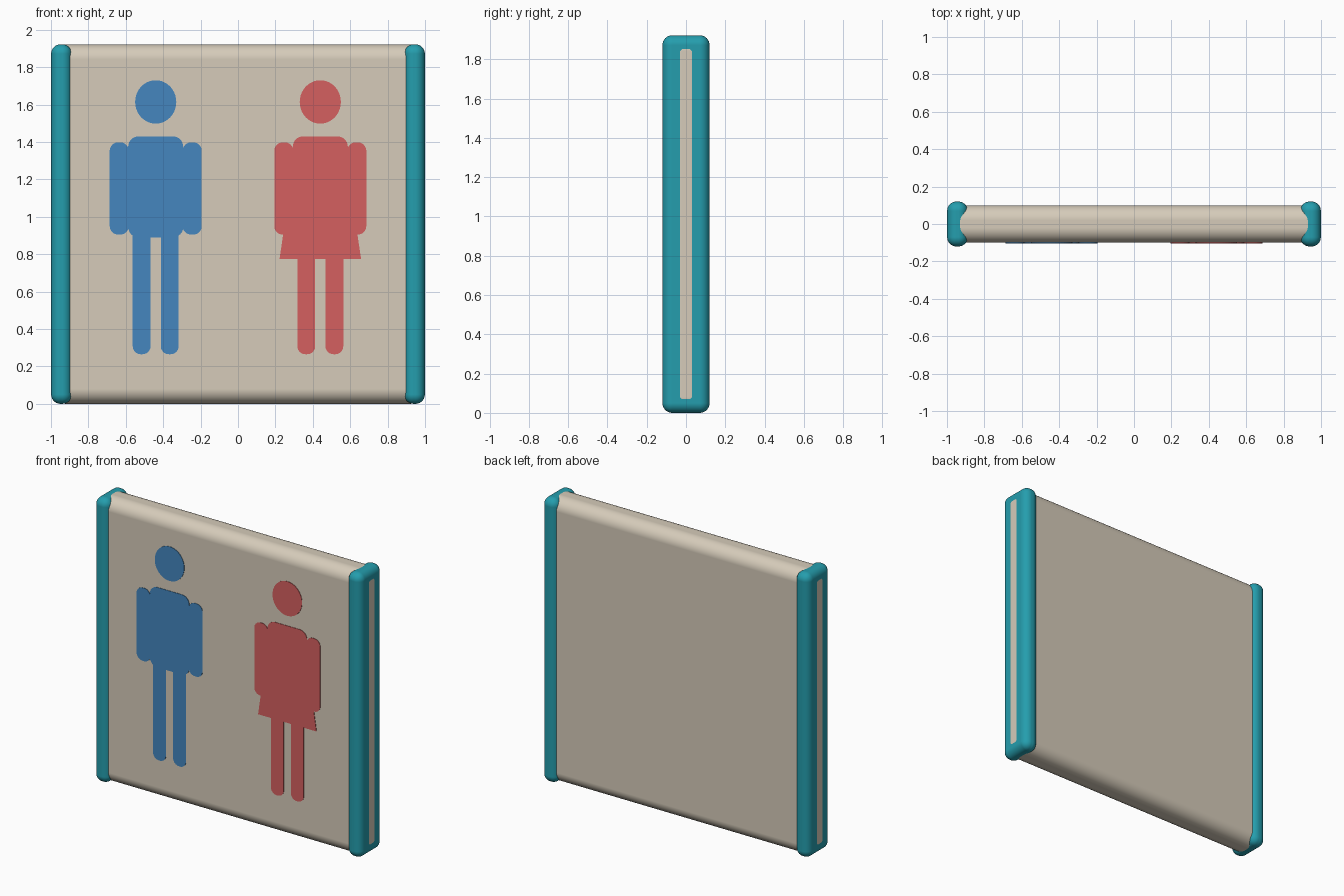
import bpy, bmesh, math

if "Cube" in bpy.data.objects:
    bpy.data.objects.remove(bpy.data.objects["Cube"])


def material(name, rgb):
    m = bpy.data.materials.new(name)
    m.diffuse_color = (*rgb, 1.0)
    m.use_nodes = True
    m.node_tree.nodes["Principled BSDF"].inputs["Base Color"].default_value = m.diffuse_color
    return m


CREAM = material("warm cream", (0.67, 0.60, 0.49))
TEAL = material("teal", (0.018, 0.34, 0.42))
BLUE = material("blue", (0.058, 0.24, 0.52))
RED = material("red", (0.66, 0.115, 0.115))


def add_object(name, bm, mat):
    bmesh.ops.recalc_face_normals(bm, faces=bm.faces)
    me = bpy.data.meshes.new(name)
    bm.to_mesh(me)
    bm.free()
    me.materials.append(mat)
    ob = bpy.data.objects.new(name, me)
    bpy.context.collection.objects.link(ob)
    return ob


def rounded_box(name, center, size, radius, mat):
    bm = bmesh.new()
    bmesh.ops.create_cube(bm, size=1)
    bmesh.ops.scale(bm, vec=size, verts=bm.verts)
    bmesh.ops.translate(bm, vec=center, verts=bm.verts)
    for f in bm.faces:
        f.smooth = True
    ob = add_object(name, bm, mat)
    bev = ob.modifiers.new("rounding", 'BEVEL')
    bev.width = radius
    bev.segments = 8
    bev.harden_normals = True
    return ob


def plate(name, outline, mat, front=-0.103, back=-0.098):
    """Thin plate on the front of the board from an (x, z) outline."""
    bm = bmesh.new()
    face = bm.faces.new([bm.verts.new((x, back, z)) for x, z in outline])
    ext = bmesh.ops.extrude_face_region(bm, geom=[face])
    moved = [v for v in ext["geom"] if isinstance(v, bmesh.types.BMVert)]
    bmesh.ops.translate(bm, vec=(0, front - back, 0), verts=moved)
    return add_object(name, bm, mat)


def rounded_rect(x0, x1, z0, z1, r, n=8):
    corners = [(x1 - r, z1 - r), (x0 + r, z1 - r), (x0 + r, z0 + r), (x1 - r, z0 + r)]
    pts = []
    for i, (cx, cz) in enumerate(corners):
        for k in range(n + 1):
            a = math.pi / 2 * (i + k / n)
            pts.append((cx + r * math.cos(a), cz + r * math.sin(a)))
    return pts


def figure(prefix, cx, mat, skirt=False):
    head = [(cx + 0.11 * math.cos(a), 1.614 + 0.116 * math.sin(a))
            for a in (math.tau * i / 40 for i in range(40))]
    plate(prefix + "_head", head, mat)
    plate(prefix + "_torso", rounded_rect(cx - 0.147, cx + 0.147, 0.89, 1.43, 0.055), mat)
    for side, s in (("left", -1), ("right", 1)):
        ax, lx = cx + s * 0.195, cx + s * 0.075
        plate(f"{prefix}_{side}_arm", rounded_rect(ax - 0.051, ax + 0.051, 0.905, 1.398, 0.045), mat)
        plate(f"{prefix}_{side}_leg", rounded_rect(lx - 0.048, lx + 0.048, 0.265, 0.96, 0.044), mat)
    if skirt:
        plate(prefix + "_skirt", [(cx - 0.218, 0.775), (cx + 0.218, 0.775),
                                  (cx + 0.18, 1.03), (cx - 0.18, 1.03)], mat)


# Board: its end faces just show through the outer sides of the end posts
rounded_box("board", (0, 0, 0.961), (2.0, 0.2, 1.922), 0.08, CREAM)

# End posts
for side, s in (("left", -1), ("right", 1)):
    rounded_box(side + "_end_post", (s * 0.944, 0, 0.961), (0.11, 0.24, 1.922), 0.05, TEAL)

# Figures painted on the front
figure("blue_figure", -0.44, BLUE)
figure("red_figure", 0.44, RED, skirt=True)
